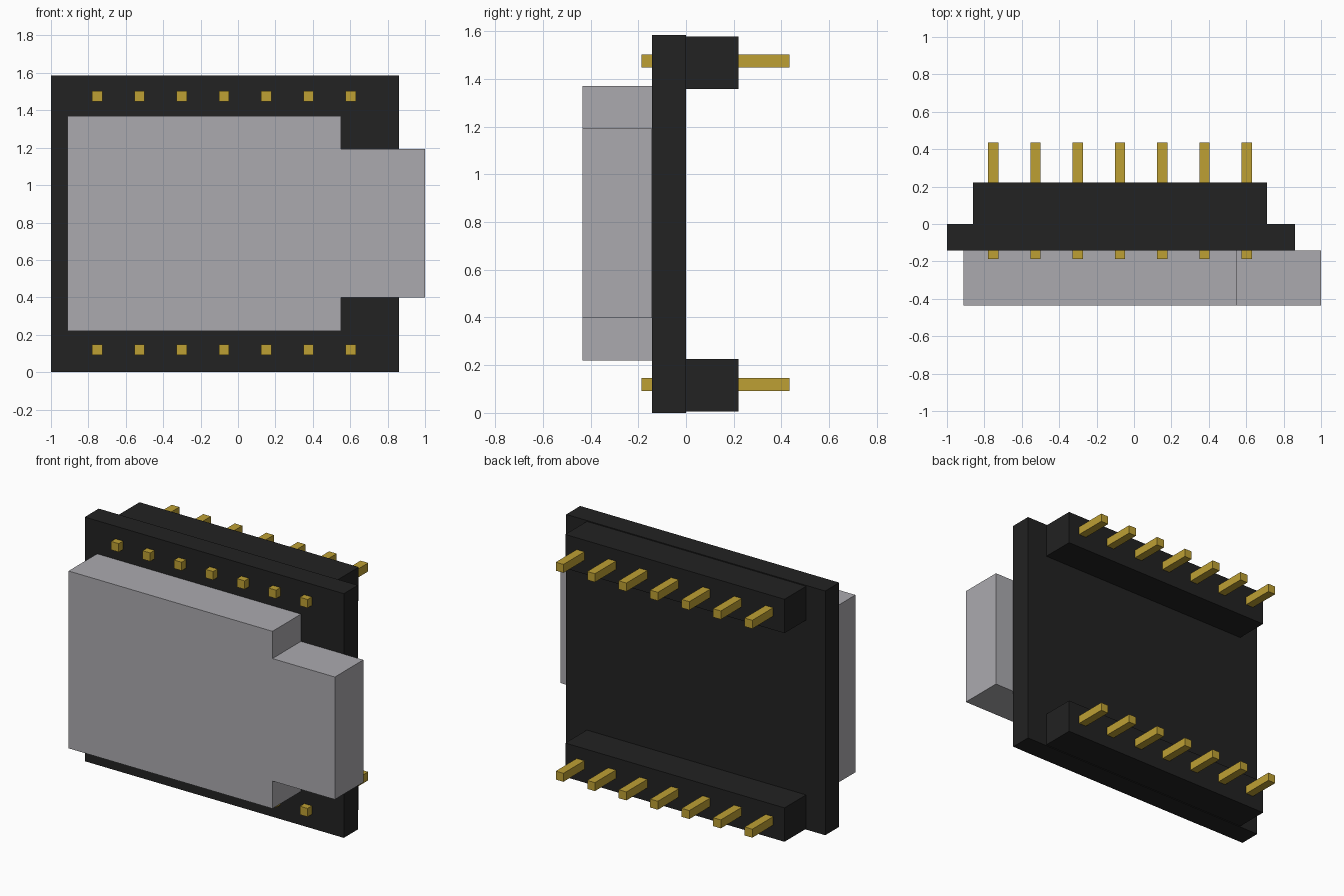
import bpy, bmesh

cube = bpy.data.objects.get("Cube")
if cube:
    bpy.data.objects.remove(cube, do_unlink=True)


def material(name, rgb):
    m = bpy.data.materials.new(name)
    m.use_nodes = True
    colour = (*rgb, 1.0)
    m.diffuse_color = colour
    m.node_tree.nodes["Principled BSDF"].inputs["Base Color"].default_value = colour
    return m


black = material("black_plastic", (0.016, 0.016, 0.016))
grey = material("grey_metal", (0.407, 0.402, 0.428))
gold = material("gold_pin", (0.515, 0.352, 0.034))


def prism(name, outline, y0, y1, mat):
    """Extrude an (x, z) outline from y0 to y1."""
    bm = bmesh.new()
    face = bm.faces.new([bm.verts.new((x, y0, z)) for x, z in outline])
    ext = bmesh.ops.extrude_face_region(bm, geom=[face])
    verts = [g for g in ext["geom"] if isinstance(g, bmesh.types.BMVert)]
    bmesh.ops.translate(bm, verts=verts, vec=(0, y1 - y0, 0))
    bmesh.ops.recalc_face_normals(bm, faces=bm.faces)
    mesh = bpy.data.meshes.new(name)
    bm.to_mesh(mesh)
    bm.free()
    mesh.materials.append(mat)
    obj = bpy.data.objects.new(name, mesh)
    bpy.context.collection.objects.link(obj)
    return obj


def block(name, x, y, z, mat):
    (x0, x1), (z0, z1) = x, z
    return prism(name, [(x0, z0), (x1, z0), (x1, z1), (x0, z1)], *y, mat)


# Circuit board
block("board", (-1.0, 0.86), (-0.143, 0.0), (0.0, 1.585), black)

# Card socket with a narrower card end, one stepped outline
prism("card_socket",
      [(-0.912, 0.219), (0.552, 0.219), (0.552, 0.398), (1.0, 0.398),
       (1.0, 1.193), (0.552, 1.193), (0.552, 1.37), (-0.912, 1.37)],
      -0.435, -0.143, grey)

# Header strips on the back, each with a row of square pins
PIN_COUNT, PIN_START, PIN_PITCH, PIN_HALF = 7, -0.753, 0.226, 0.0275
for row, zc, pz in (("lower", 0.115, 0.119), ("upper", 1.469, 1.475)):
    block(f"{row}_header", (-0.862, 0.712), (0.0, 0.221), (zc - 0.11, zc + 0.11), black)
    for i in range(PIN_COUNT):
        px = PIN_START + i * PIN_PITCH
        block(f"{row}_pin_{i + 1}", (px - PIN_HALF, px + PIN_HALF), (-0.187, 0.435),
              (pz - PIN_HALF, pz + PIN_HALF), gold)
